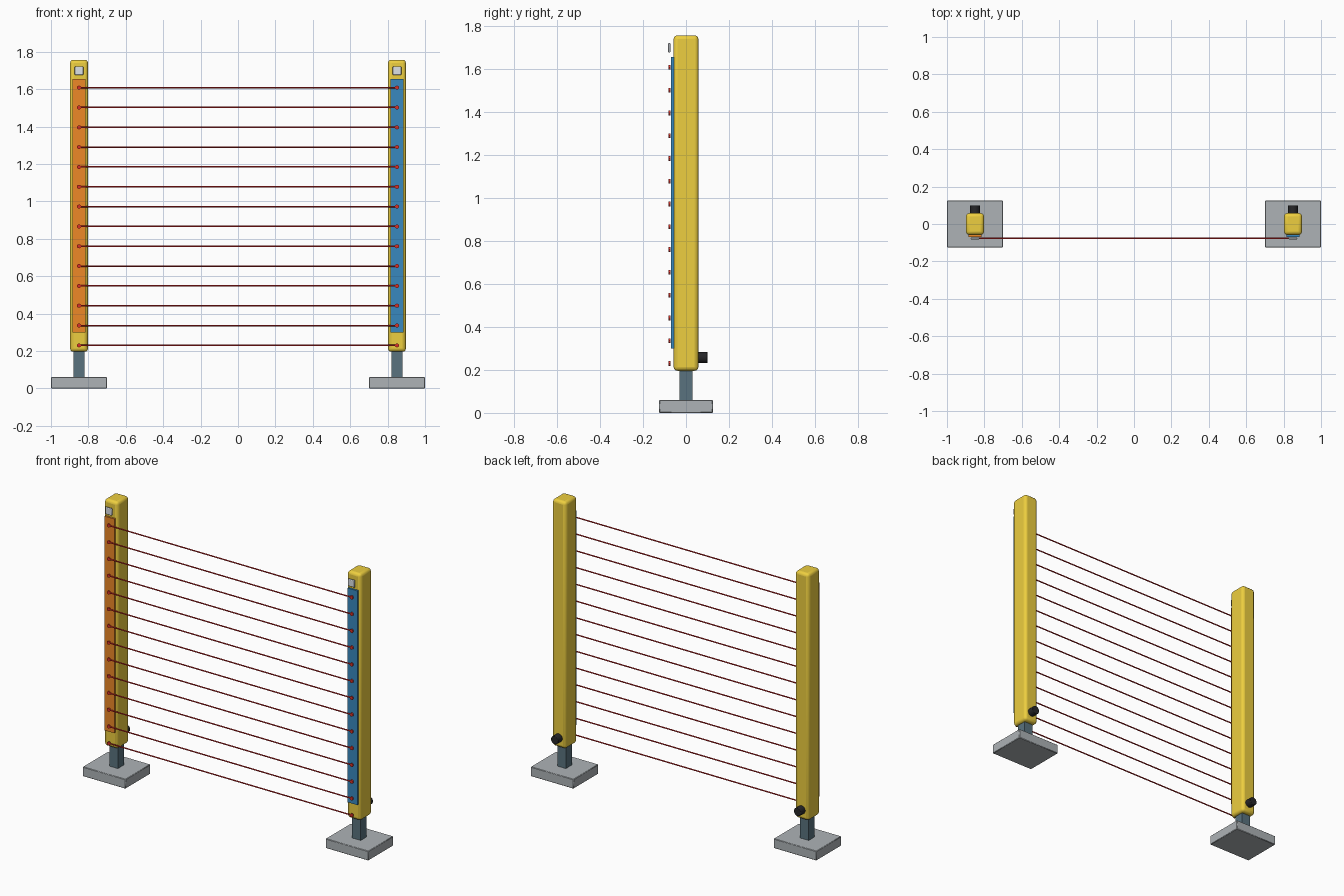
import bpy
from math import pi

if "Cube" in bpy.data.objects:
    bpy.data.objects.remove(bpy.data.objects["Cube"])


def material(name, color):
    m = bpy.data.materials.new(name)
    m.diffuse_color = (*color, 1)
    m.use_nodes = True
    m.node_tree.nodes["Principled BSDF"].inputs["Base Color"].default_value = m.diffuse_color
    return m


YELLOW = material("housing_yellow", (0.85, 0.62, 0.05))
SLATE = material("post_slate", (0.10, 0.17, 0.21))
STEEL = material("plate_grey", (0.42, 0.45, 0.47))
ORANGE = material("emitter_orange", (0.85, 0.25, 0.02))
BLUE = material("receiver_blue", (0.04, 0.25, 0.52))
PALE = material("indicator_pale", (0.72, 0.76, 0.80))
RED = material("lens_red", (0.70, 0.03, 0.02))
BEAM = material("beam_red", (0.70, 0.02, 0.02))
BLACK = material("connector_black", (0.02, 0.02, 0.022))


def finish(obj, name, mat, bevel, segments):
    obj.name = name
    obj.data.materials.append(mat)
    if bevel:
        mod = obj.modifiers.new("edge_rounding", 'BEVEL')
        mod.width, mod.segments = bevel, segments
        mod.limit_method = 'ANGLE'
        bpy.ops.object.shade_smooth_by_angle()
    return obj


def box(name, low, high, mat, bevel=0, segments=2):
    centre = [(a + b) / 2 for a, b in zip(low, high)]
    bpy.ops.mesh.primitive_cube_add(size=1, location=centre)
    obj = bpy.context.object
    obj.scale = [b - a for a, b in zip(low, high)]
    bpy.ops.object.transform_apply(location=False, rotation=False, scale=True)
    return finish(obj, name, mat, bevel, segments)


def rod(name, centre, radius, length, rotation, mat, sides, bevel=0):
    bpy.ops.mesh.primitive_cylinder_add(vertices=sides, radius=radius, depth=length,
                                        location=centre, rotation=rotation)
    obj = finish(bpy.context.object, name, mat, bevel, 2)
    bpy.ops.object.shade_smooth_by_angle()
    return obj


ALONG_X, ALONG_Y = (0, pi / 2, 0), (pi / 2, 0, 0)
BEAM_Y = -0.077
HEIGHTS = [0.23 + 0.106 * i for i in range(14)]

# Two matching columns: emitter on the left, receiver on the right
for side, x, window in (("emitter", -0.85, ORANGE), ("receiver", 0.85, BLUE)):
    def slab(part, half_x, y, z, *style):
        return box(f"{side}_{part}", (x - half_x, y[0], z[0]), (x + half_x, y[1], z[1]), *style)

    # Foot plate, post and rounded housing
    slab("base_plate", 0.15, (-0.125, 0.125), (0, 0.06), STEEL, 0.003, 1)
    slab("post", 0.03, (-0.03, 0.03), (0.06, 0.21), SLATE)
    slab("housing", 0.048, (-0.058, 0.058), (0.196, 1.757), YELLOW, 0.018, 3)

    # Front window and status indicator
    slab("window", 0.034, (-0.070, -0.057), (0.30, 1.655), window)
    slab("indicator", 0.023, (-0.083, -0.073), (1.676, 1.722), PALE, 0.004, 2)

    # Rear cable connector
    rod(f"{side}_connector", (x, 0.075, 0.258), 0.026, 0.05, ALONG_Y, BLACK, 24, 0.003)

    # Lens dots
    for i, z in enumerate(HEIGHTS):
        rod(f"{side}_lens_{i + 1}", (x, BEAM_Y, z), 0.011, 0.008, ALONG_Y, RED, 12)

# Light beams spanning the gap
for i, z in enumerate(HEIGHTS):
    rod(f"beam_{i + 1}", (0, BEAM_Y, z), 0.004, 1.70, ALONG_X, BEAM, 8)
